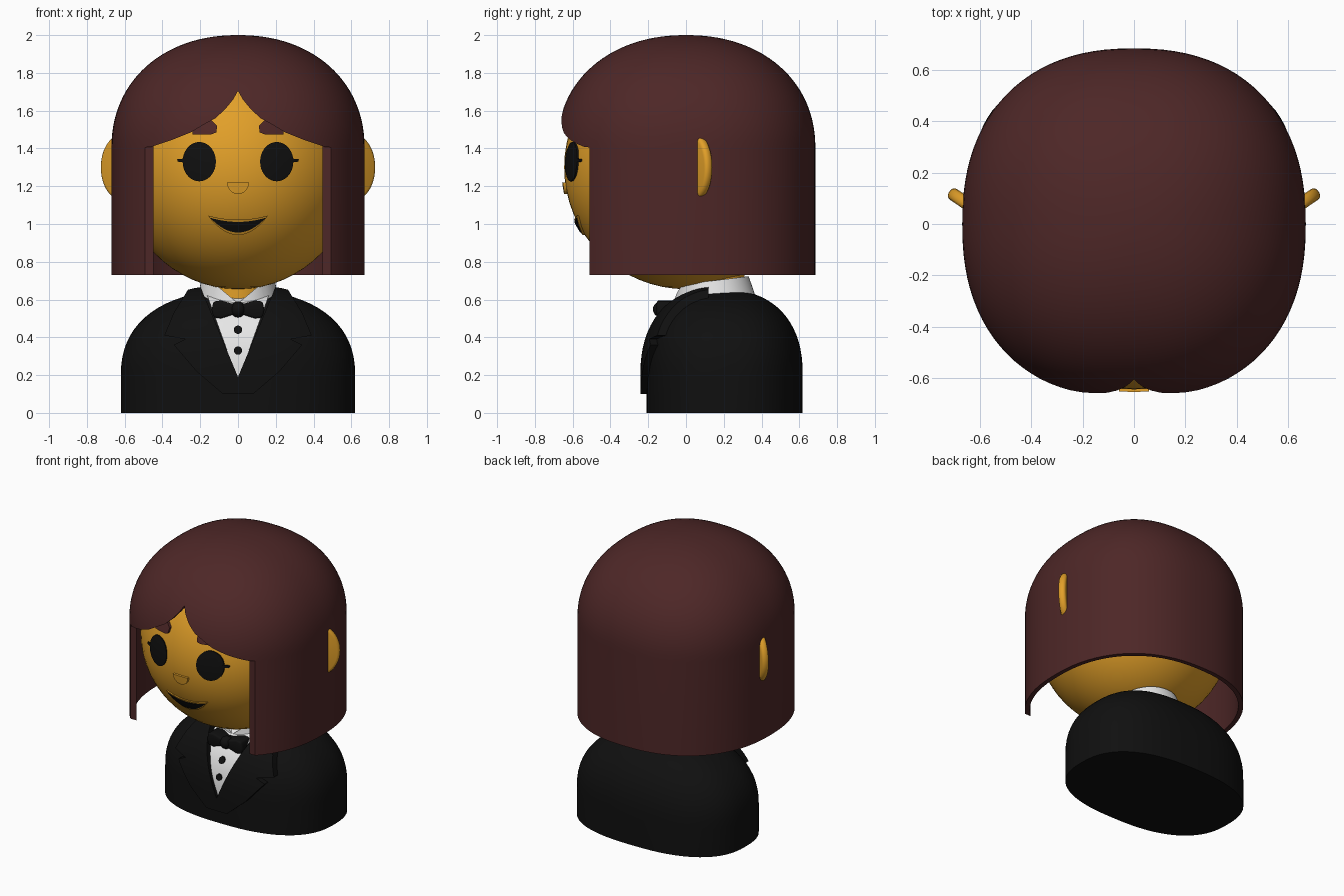
import bpy, bmesh, math
from mathutils import Matrix

cube = bpy.data.objects.get("Cube")
if cube:
    bpy.data.objects.remove(cube, do_unlink=True)


def material(name, colour):
    m = bpy.data.materials.new(name)
    m.use_nodes = True
    m.diffuse_color = (*colour, 1)
    m.node_tree.nodes["Principled BSDF"].inputs["Base Color"].default_value = (*colour, 1)
    return m


GOLD = material("golden skin", (0.76, 0.35, 0.022))
BROWN = material("dark brown hair", (0.075, 0.02, 0.02))
BLACK = material("black", (0.005, 0.005, 0.005))
WHITE = material("white cloth", (0.8, 0.8, 0.8))
parts = []


def make(name, bm):
    bmesh.ops.recalc_face_normals(bm, faces=bm.faces)
    mesh = bpy.data.meshes.new(name)
    bm.to_mesh(mesh)
    bm.free()
    ob = bpy.data.objects.new(name, mesh)
    bpy.context.collection.objects.link(ob)
    return ob


def apply_modifiers(ob):
    bpy.context.view_layer.update()
    dg = bpy.context.evaluated_depsgraph_get()
    mesh = bpy.data.meshes.new_from_object(ob.evaluated_get(dg))
    ob.modifiers.clear()
    ob.data = mesh


def boolean(ob, cutter, operation):
    mod = ob.modifiers.new("cut", "BOOLEAN")
    mod.object, mod.operation, mod.solver = cutter, operation, "EXACT"
    apply_modifiers(ob)
    bpy.data.objects.remove(cutter, do_unlink=True)
    return ob


def bevel(ob, width):
    mod = ob.modifiers.new("round", "BEVEL")
    mod.width, mod.segments = width, 3
    apply_modifiers(ob)


def finish(ob, mat):
    ob.data.materials.clear()
    ob.data.materials.append(mat)
    for p in ob.data.polygons:
        p.material_index = 0
    parts.append(ob)
    return ob


def power(v, e):
    return math.copysign(abs(v) ** e, v)


def dome(name, rx, ry, cy, bottom, zc, rz, n, m, segs=72, steps=18):
    """Straight wall from bottom to zc with a rounded top; n, m set squareness."""
    bm = bmesh.new()
    levels = [(1, bottom)]
    for i in range(steps):
        a = math.pi / 2 * i / steps
        levels.append((math.cos(a) ** (2 / m), zc + rz * math.sin(a) ** (2 / m)))
    rings = []
    for s, z in levels:
        ring = []
        for k in range(segs):
            t = math.tau * k / segs
            ring.append(bm.verts.new((rx * s * power(math.cos(t), 2 / n),
                                      cy + ry * s * power(math.sin(t), 2 / n), z)))
        rings.append(ring)
    tip = bm.verts.new((0, cy, zc + rz))
    bm.faces.new(rings[0])
    for k in range(segs):
        j = (k + 1) % segs
        for a, b in zip(rings, rings[1:]):
            bm.faces.new((a[k], a[j], b[j], b[k]))
        bm.faces.new((rings[-1][k], rings[-1][j], tip))
    return make(name, bm)


def ball(name, centre, radii, segs=64):
    bm = bmesh.new()
    bmesh.ops.create_uvsphere(bm, u_segments=segs, v_segments=segs // 2, radius=1,
                              matrix=Matrix.Translation(centre) @ Matrix.Diagonal((*radii, 1)))
    return make(name, bm)


def tube(name, r1, r2, depth, matrix):
    bm = bmesh.new()
    bmesh.ops.create_cone(bm, cap_ends=True, segments=48, radius1=r1, radius2=r2,
                          depth=depth, matrix=matrix)
    return make(name, bm)


def prism(name, outline, y0, y1):
    bm = bmesh.new()
    front = bm.faces.new([bm.verts.new((x, y0, z)) for x, z in outline])
    ext = bmesh.ops.extrude_face_region(bm, geom=[front])
    bmesh.ops.translate(bm, vec=(0, y1 - y0, 0),
                        verts=[g for g in ext["geom"] if isinstance(g, bmesh.types.BMVert)])
    return make(name, bm)


def mirrored(half):
    return half + [(-x, z) for x, z in reversed(half) if x > 0]


def oval(x, z, rx, rz, start=0, sweep=math.tau, n=36):
    return [(x + rx * math.cos(start + sweep * i / n), z + rz * math.sin(start + sweep * i / n))
            for i in range(n if sweep == math.tau else n + 1)]


def crescent(w, tip, top, low, n=16):
    ts = [2 * i / n - 1 for i in range(n + 1)]
    upper = [(w * t, tip - top * (1 - t * t)) for t in ts]
    return upper + [(w * t, tip - low * (1 - t * t)) for t in reversed(ts[1:-1])]


def head(name, grow=0.0):
    return ball(name, (0, 0, 1.3), (0.625 + grow, 0.645 + grow, 0.645 + grow))


def body(name, grow=0.0):
    return dome(name, 0.62 + grow, 0.413 + grow, 0.205, 0, 0.2, 0.45 + grow, 2.5, 2.3)


def inlay(name, base, grow, outline, mat, back=-0.2):
    """Plate that follows the curve of a base form inside a front outline."""
    return finish(boolean(base(name, grow), prism("stencil", outline, -1, back), "INTERSECT"), mat)


# Head, neck and ears
finish(head("head"), GOLD)
finish(tube("neck", 0.17, 0.17, 0.35, Matrix.Translation((0, 0.14, 0.65))), GOLD)
for side, label in ((1, "left"), (-1, "right")):
    ear = tube(label + "_ear", 1, 1, 1,
               Matrix.Translation((side * 0.6, 0.045, 1.3))
               @ Matrix.Rotation(side * math.radians(34), 4, "Z")
               @ Matrix.Diagonal((0.145, 0.05, 0.18, 1))
               @ Matrix.Rotation(math.pi / 2, 4, "X"))
    bevel(ear, 0.02)
    finish(ear, GOLD)

    # Eyes, lashes and brows
    inlay(label + "_eye", head, 0.008, oval(side * 0.205, 1.33, 0.088, 0.104), BLACK)
    lash = [(0.28, 1.327), (0.32, 1.33), (0.322, 1.343), (0.28, 1.347)]
    inlay(label + "_eyelash", head, 0.009, [(side * x, z) for x, z in lash], BLACK)
    brow = [(0.115, 1.485), (0.14, 1.475), (0.24, 1.475), (0.24, 1.53), (0.14, 1.55), (0.11, 1.52)]
    inlay(label + "_eyebrow", head, 0.02, [(side * x, z) for x, z in brow], BROWN)

# Nose and smile
inlay("nose", head, 0.016, oval(0, 1.22, 0.058, 0.062, math.pi, math.pi), GOLD)
inlay("lips", head, 0.01, crescent(0.16, 1.045, 0.022, 0.104), GOLD)
inlay("mouth", head, 0.014, crescent(0.147, 1.033, 0.022, 0.078), BLACK)

# Bobbed hair: hollow shell with an opening for the face and a parted fringe
hair = dome("hair", 0.67, 0.685, 0, 0.73, 1.4, 0.6, 2.3, 2.15, 96, 28)
boolean(hair, dome("hollow", 0.64, 0.655, 0, 0.6, 1.4, 0.57, 2.3, 2.15, 96, 28), "DIFFERENCE")
fringe = [(0, 1.705), (0.025, 1.66), (0.07, 1.605), (0.12, 1.56), (0.175, 1.53), (0.25, 1.485),
          (0.35, 1.445), (0.465, 1.407), (0.8, 1.395), (0.8, 0.5)]
boolean(hair, prism("face_opening", mirrored(fringe), -1, -0.51), "DIFFERENCE")
finish(hair, BROWN)

# Jacket, shirt front and lapels
finish(body("jacket"), BLACK)
inlay("shirt_front", body, 0.012, mirrored([(0, 0.17), (0.21, 0.75)]), WHITE, 0.12)
lapel = [(0, 0.19), (0.2, 0.67), (0.21, 0.75), (0.25, 0.75), (0.26, 0.66), (0.34, 0.53),
         (0.39, 0.41), (0.28, 0.39), (0.34, 0.36), (0.22, 0.22), (0.08, 0.1)]
inlay("lapels", body, 0.034, mirrored(lapel), BLACK, 0.12)

# Wing collar, open at the front
collar = tube("collar", 0.235, 0.195, 0.19,
              Matrix.Translation((0, 0.15, 0.605)) @ Matrix.Rotation(math.radians(7), 4, "X"))
boolean(collar, prism("collar_gap", mirrored([(0, 0.58), (0.19, 0.74)]), -1, 0.02), "DIFFERENCE")
finish(collar, WHITE)

# Bow tie
bow = [(0.02, 0.575), (0.09, 0.595), (0.13, 0.59), (0.14, 0.545), (0.13, 0.505),
       (0.09, 0.5), (0.02, 0.522)]
tie = prism("bow_tie", mirrored(bow), -0.155, -0.05)
bevel(tie, 0.012)
finish(tie, BLACK)
finish(ball("bow_knot", (0, -0.13, 0.548), (0.04, 0.045, 0.043), 24), BLACK)

# Shirt buttons
for i, z in enumerate((0.33, 0.44)):
    inlay("shirt_button_%d" % (i + 1), body, 0.021, oval(0, z, 0.022, 0.022, n=20), BLACK, 0)

# Smooth shading with crisp edges
bpy.ops.object.select_all(action="DESELECT")
for ob in parts:
    ob.select_set(True)
bpy.context.view_layer.objects.active = parts[0]
bpy.ops.object.shade_smooth_by_angle(angle=math.radians(38))
